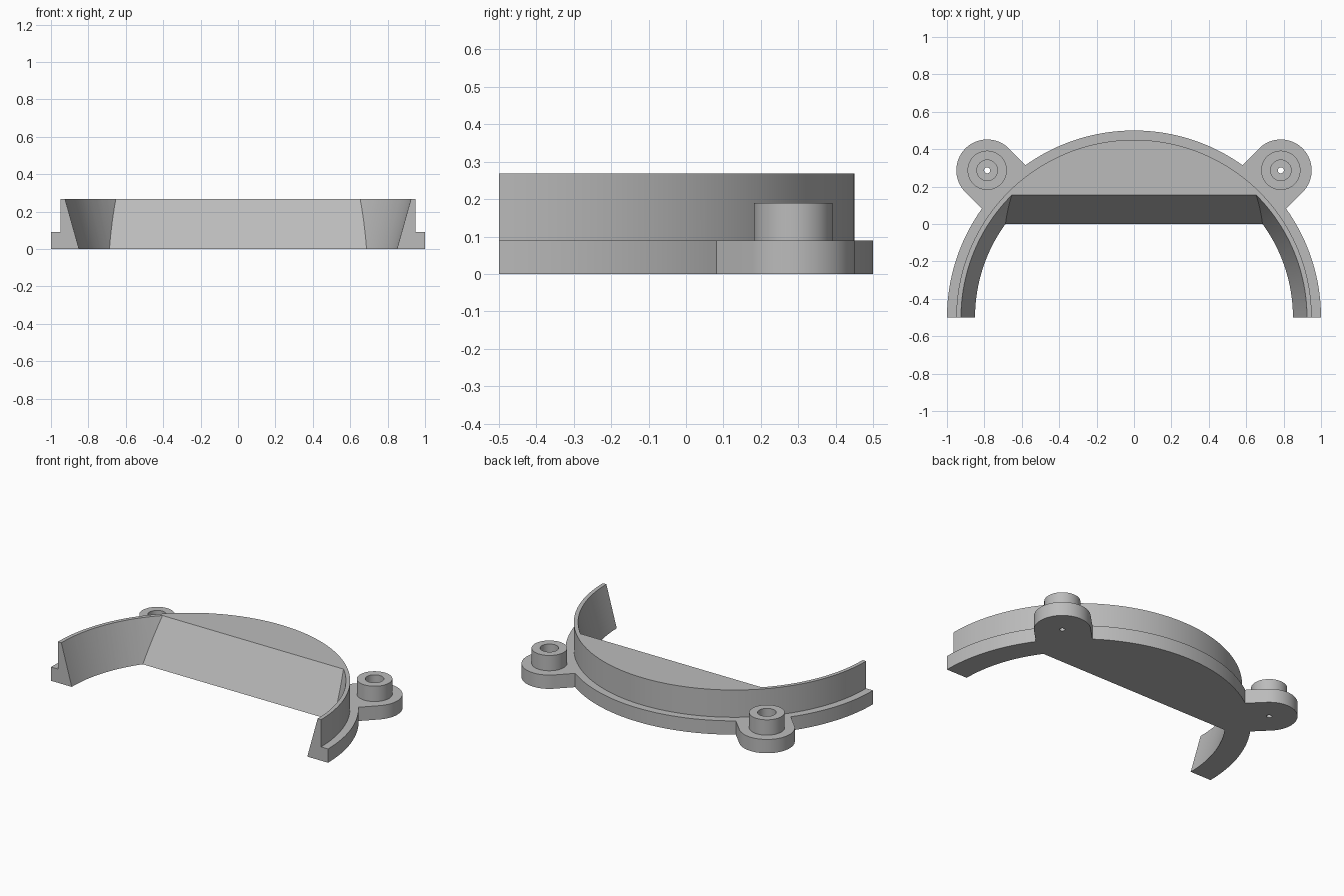
import bpy, bmesh
from math import sin, cos, pi
from mathutils import Matrix, Vector

if "Cube" in bpy.data.objects:
    bpy.data.objects.remove(bpy.data.objects["Cube"])

HEIGHT, FLANGE = 0.268, 0.09
CENTRE = Vector((0, -0.5, 0))       # centre of all the arcs
LUG_X, LUG_Y, LUG_R = 0.785, 0.287, 0.165

grey = bpy.data.materials.new("plain grey")
grey.use_nodes = True
colour = (0.5, 0.5, 0.5, 1)
grey.diffuse_color = colour
grey.node_tree.nodes["Principled BSDF"].inputs["Base Color"].default_value = colour


def make_object(name, bm):
    bmesh.ops.remove_doubles(bm, verts=bm.verts, dist=1e-5)
    bmesh.ops.recalc_face_normals(bm, faces=bm.faces)
    mesh = bpy.data.meshes.new(name)
    bm.to_mesh(mesh)
    bm.free()
    mesh.materials.append(grey)
    obj = bpy.data.objects.new(name, mesh)
    bpy.context.collection.objects.link(obj)
    return obj


def cone(name, x, y, z0, z1, r0, r1=None, segments=64):
    bm = bmesh.new()
    bmesh.ops.create_cone(bm, cap_ends=True, segments=segments, radius1=r0,
                          radius2=r0 if r1 is None else r1, depth=z1 - z0,
                          matrix=Matrix.Translation((x, y, (z0 + z1) / 2)))
    return make_object(name, bm)


def combine(target, tool, operation):
    mod = target.modifiers.new(operation.lower(), "BOOLEAN")
    mod.operation, mod.solver, mod.object = operation, "EXACT", tool
    bpy.context.view_layer.objects.active = target
    bpy.ops.object.modifier_apply(modifier=mod.name)
    bpy.data.objects.remove(tool)


# Half-round body: stepped profile swept through half a turn
profile = [(0, 0), (1, 0), (1, FLANGE), (0.95, FLANGE), (0.95, HEIGHT), (0, HEIGHT)]
steps = 96
bm = bmesh.new()
rings = [[bm.verts.new(CENTRE + Vector((r * cos(pi * i / steps), r * sin(pi * i / steps), z)))
          for r, z in profile] for i in range(steps + 1)]
for a, b in zip(rings, rings[1:]):
    for k in range(len(profile) - 1):
        bm.faces.new((a[k], b[k], b[k + 1], a[k + 1]))
bm.faces.new(rings[0])
bm.faces.new(rings[-1])
body = make_object("half_ring_bracket", bm)

# Tapered opening, stopped by the sloping front of the solid segment
flare, extra = (0.925 - 0.85) / HEIGHT, 0.05
opening = cone("opening_cutter", 0, CENTRE.y, -extra, HEIGHT + extra,
               0.85 - flare * extra, 0.925 + flare * extra, 2 * steps)
bm = bmesh.new()
bm.from_mesh(opening.data)
cut = bmesh.ops.bisect_plane(bm, geom=bm.verts[:] + bm.edges[:] + bm.faces[:],
                             plane_co=(0, 0, 0), plane_no=(0, HEIGHT, -0.155),
                             clear_outer=True)
bmesh.ops.holes_fill(bm, edges=[e for e in bm.edges if e.is_boundary])
bmesh.ops.recalc_face_normals(bm, faces=bm.faces)
bm.to_mesh(opening.data)
bm.free()
combine(body, opening, "DIFFERENCE")

# Screw lugs: rounded tab, raised boss, counterbore and small through hole
for side in (-1, 1):
    centre = Vector((side * LUG_X, LUG_Y, 0))
    inward = (CENTRE - centre).normalized()
    across = Vector((-inward.y, inward.x, 0))
    reach = (CENTRE - centre).length - 0.93
    outline = [centre + LUG_R * (across * cos(pi * i / 32) - inward * sin(pi * i / 32))
               for i in range(33)]
    outline += [centre + inward * reach - across * LUG_R,
                centre + inward * reach + across * LUG_R]
    bm = bmesh.new()
    tab = bm.faces.new([bm.verts.new(p) for p in outline])
    top = bmesh.ops.extrude_face_region(bm, geom=[tab])["geom"]
    bmesh.ops.translate(bm, vec=(0, 0, FLANGE),
                        verts=[v for v in top if isinstance(v, bmesh.types.BMVert)])
    combine(body, make_object("lug_tab", bm), "UNION")
    x, y = centre.x, centre.y
    combine(body, cone("lug_boss", x, y, 0.04, 0.19, 0.105), "UNION")
    combine(body, cone("counterbore_cutter", x, y, 0.06, 0.25, 0.055), "DIFFERENCE")
    combine(body, cone("screw_hole_cutter", x, y, -0.05, 0.15, 0.016, segments=32), "DIFFERENCE")

bpy.ops.object.select_all(action="DESELECT")
body.select_set(True)
bpy.context.view_layer.objects.active = body
bpy.ops.object.shade_smooth_by_angle(angle=pi / 6)
